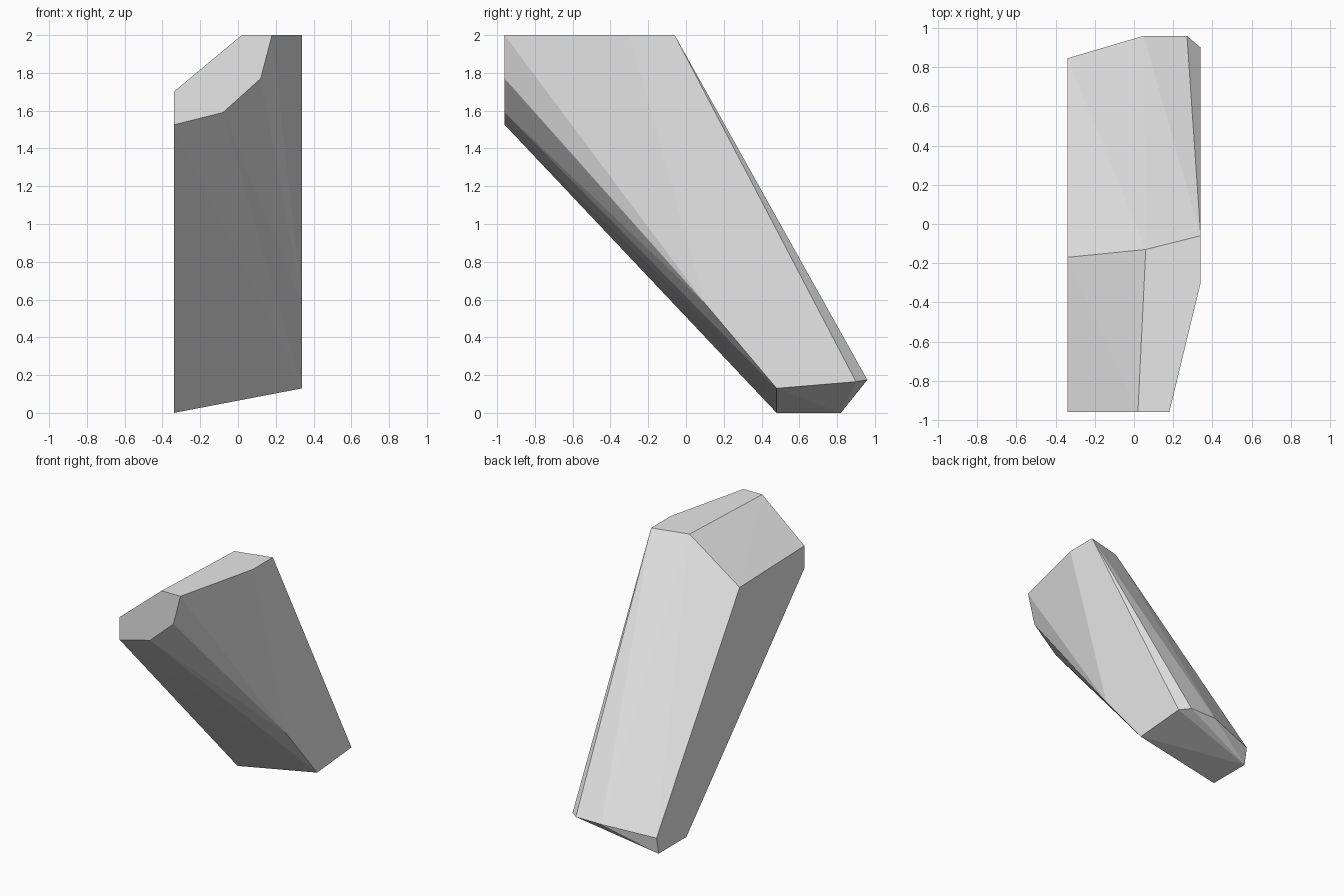
import bpy
import bmesh

cube = bpy.data.objects.get("Cube")
if cube:
    bpy.data.objects.remove(cube, do_unlink=True)

# Plain grey stone
stone = bpy.data.materials.new("grey_stone")
stone.use_nodes = True
grey = (0.8, 0.8, 0.8, 1.0)
stone.diffuse_color = grey
stone.node_tree.nodes["Principled BSDF"].inputs["Base Color"].default_value = grey

SIDE = 0.34   # half width
FRONT = -0.96
TOP = 2.0

# Flat upright front end, as (x, z)
front_end = [(-SIDE, 1.70), (0.02, TOP), (0.18, TOP),
             (0.12, 1.77), (-0.08, 1.59), (-SIDE, 1.525)]
# Corners along the upper ridge and the left flank
ridge = [(SIDE, -0.30, TOP), (SIDE, -0.06, TOP), (0.06, -0.13, TOP),
         (-SIDE, -0.17, 1.68), (SIDE, 0.10, 0.58)]
# Chipped foot at the lower back
foot = [(SIDE, 0.48, 0.13), (SIDE, 0.90, 0.165), (0.27, 0.96, 0.175),
        (0.05, 0.96, 0.175), (-SIDE, 0.845, 0.13),
        (-SIDE, 0.82, 0.0), (-SIDE, 0.48, 0.0)]

# Wrap the corners in a faceted leaning block
bm = bmesh.new()
for co in [(x, FRONT, z) for x, z in front_end] + ridge + foot:
    bm.verts.new(co)
bmesh.ops.convex_hull(bm, input=bm.verts[:])
bmesh.ops.dissolve_limit(bm, angle_limit=0.01, verts=bm.verts[:], edges=bm.edges[:])
bmesh.ops.recalc_face_normals(bm, faces=bm.faces[:])

mesh = bpy.data.meshes.new("leaning_rock")
bm.to_mesh(mesh)
bm.free()
mesh.materials.append(stone)
rock = bpy.data.objects.new("leaning_rock", mesh)
bpy.context.collection.objects.link(rock)
